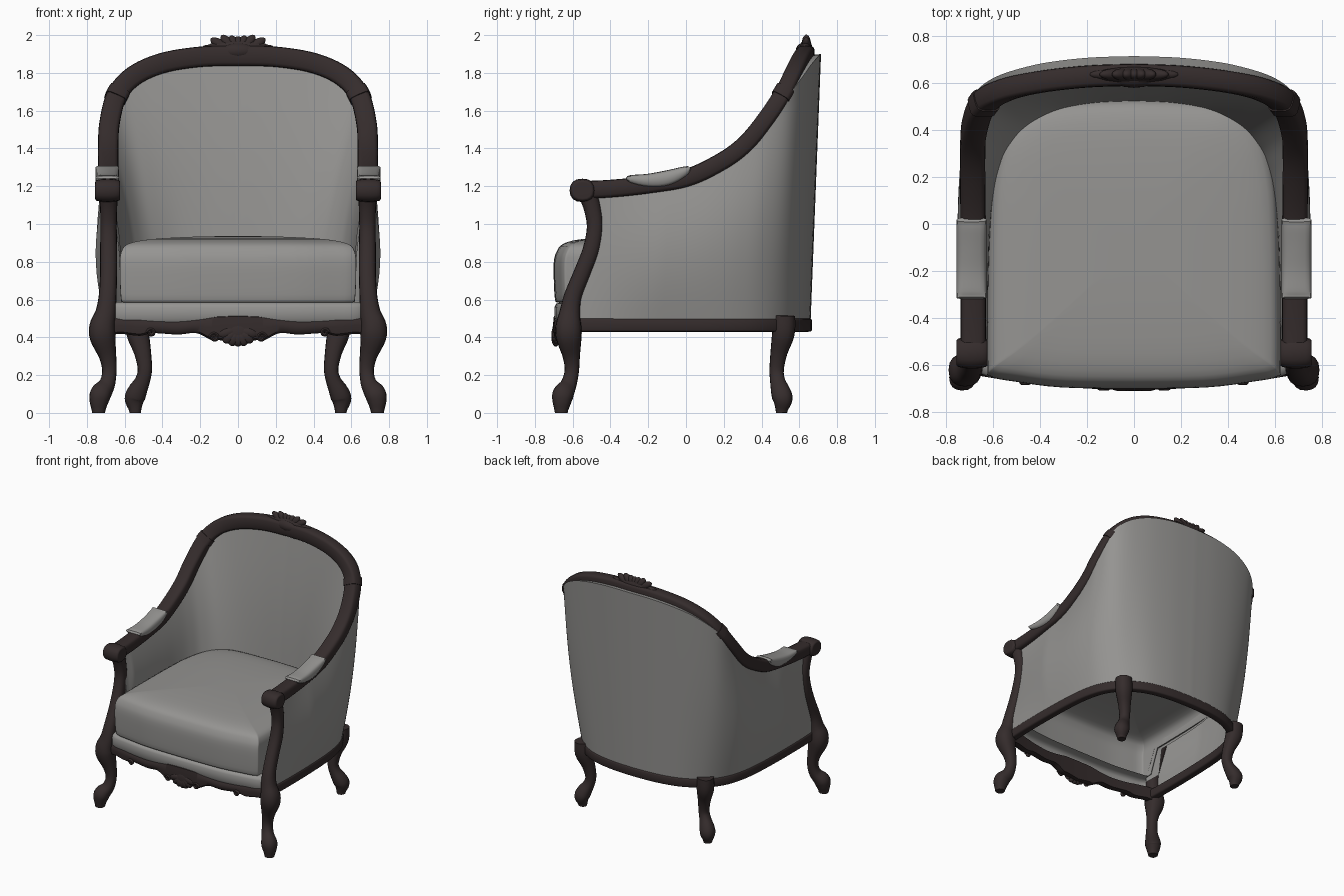
import bpy, bmesh
from math import sin, cos, pi, radians
from mathutils import Vector, Matrix

cube = bpy.data.objects.get("Cube")
if cube:
    bpy.data.objects.remove(cube, do_unlink=True)


def material(name, rgb):
    m = bpy.data.materials.new(name)
    m.use_nodes = True
    m.diffuse_color = (*rgb, 1)
    bsdf = m.node_tree.nodes["Principled BSDF"]
    bsdf.inputs["Base Color"].default_value = (*rgb, 1)
    bsdf.inputs["Roughness"].default_value = 0.7
    return m


fabric = material("grey fabric", (0.3, 0.295, 0.285))
wood = material("dark wood", (0.035, 0.025, 0.025))


def finish(name, bm, mat, angle=45):
    bmesh.ops.recalc_face_normals(bm, faces=bm.faces)
    mesh = bpy.data.meshes.new(name)
    bm.to_mesh(mesh)
    bm.free()
    mesh.materials.append(mat)
    mesh.shade_smooth()
    mesh.set_sharp_from_angle(angle=radians(angle))
    ob = bpy.data.objects.new(name, mesh)
    bpy.context.collection.objects.link(ob)


def smooth(points, steps=6):
    """Catmull-Rom curve through tuples of any length."""
    out = []
    last = len(points) - 1
    for i in range(last):
        a, b, c, d = (points[min(max(i + k, 0), last)] for k in (-1, 0, 1, 2))
        for s in range(steps):
            t = s / steps
            out.append(tuple(
                q + t / 2 * (r - p + t * (2 * p - 5 * q + 4 * r - w + t * (3 * (q - r) + w - p)))
                for p, q, r, w in zip(a, b, c, d)))
    return out + [tuple(points[-1])]


def both_halves(half):
    """Continue a curve that ends at x = 0 onto the other side."""
    return half + [(-p[0], *p[1:]) for p in reversed(half[:-1])]


def loft(name, rows, mat, closed=True, caps=(0, -1), angle=45):
    bm = bmesh.new()
    grid = [[bm.verts.new(p) for p in row] for row in rows]
    n = len(grid[0])
    for lower, upper in zip(grid, grid[1:]):
        for j in range(n if closed else n - 1):
            k = (j + 1) % n
            bm.faces.new((lower[j], lower[k], upper[k], upper[j]))
    for end in caps:
        bm.faces.new(grid[end])
    finish(name, bm, mat, angle)


def rounded(v, power):
    return (1 if v >= 0 else -1) * abs(v) ** power


def tangent(path, i):
    a, b = path[max(i - 1, 0)], path[min(i + 1, len(path) - 1)]
    return (Vector(b[:3]) - Vector(a[:3])).normalized()


def sweep(name, path, mat, side, power=1.0, n=16):
    """Path rows hold x, y, z and the two half sizes of the section."""
    rows = []
    for i, (x, y, z, a, b) in enumerate(path):
        t = tangent(path, i)
        s = side(t)
        s = (s - t * s.dot(t)).normalized()
        u = s.cross(t)
        rows.append([Vector((x, y, z))
                     + s * a * rounded(cos(2 * pi * k / n), power)
                     + u * b * rounded(sin(2 * pi * k / n), power) for k in range(n)])
    loft(name, rows, mat)


def lobes(name, parts, mat):
    """Join ellipsoids given as centre, radii and tilt about y."""
    bm = bmesh.new()
    for centre, radii, tilt in parts:
        m = Matrix.Translation(centre) @ Matrix.Rotation(tilt, 4, 'Y') @ Matrix.Diagonal((*radii, 1))
        bmesh.ops.create_uvsphere(bm, u_segments=16, v_segments=10, radius=1, matrix=m)
    finish(name, bm, mat)


def fan(centre, count, spread, length, extra, up, depth):
    parts = []
    for i in range(count):
        a = radians(spread) * (2 * i / (count - 1) - 1)
        reach = length + extra * sin(a) ** 2
        d = Vector((sin(a), 0, cos(a) * up))
        parts.append((Vector(centre) + d * reach * 0.55, (0.03, depth, reach * 0.5), a * up))
    return parts


def across(t):
    return Vector((1, 0, 0))


def upright(t):
    return Vector((0, 0, 1))


def plan_side(t):
    return Vector((t.y, -t.x, 0))


def front_side(t):
    return Vector((t.z, 0, -t.x))


# Guide curves for the arm and back frame, and for the base
frame_half = smooth([
    (.685, -.56, 1.18), (.685, -.4, 1.187), (.685, -.2, 1.208), (.685, 0, 1.243),
    (.687, .17, 1.32), (.687, .3, 1.41), (.68, .41, 1.535), (.64, .515, 1.685),
    (.55, .57, 1.785), (.4, .605, 1.852), (.2, .628, 1.885), (0, .635, 1.89)])
base_half = smooth([
    (.7, -.6, .49), (.705, -.42, .49), (.705, -.22, .49), (.7, -.02, .49),
    (.69, .14, .49), (.67, .27, .49), (.635, .38, .49), (.575, .475, .49),
    (.49, .55, .49), (.36, .615, .49), (.19, .65, .49), (0, .66, .49)])
frame, base = both_halves(frame_half), both_halves(base_half)

# Carved frame running along both arms and over the back
sweep("arm_and_back_frame", [(*p, .054, .047) for p in frame], wood, front_side, .5)
rail = []
for i, p in enumerate(base):
    inset = Vector(p) - plan_side(tangent(base, i)) * .022
    rail.append((inset.x, inset.y, .465, .03, .036))
sweep("base_rail", rail, wood, plan_side, .4)

# Upholstered shell: outer skin up to the frame, inner skin down to the cushion


def post_line(z):
    return -.485 - .12 * ((z - .98) / .4) ** 2


shell = []
steps = 12
for inner in (False, True):
    for k in range(steps + 1):
        v = 1 - k / steps if inner else k / steps
        row = []
        for i, (b, t) in enumerate(zip(base, frame)):
            n = plan_side(tangent(base, i)).normalized()
            back = max(n.y, 0)
            low, top = Vector(b), Vector(t)
            fade = min(1, max(0, (low.y + .55) / .4)) * (1 - back)
            if inner:
                low -= n * (.085 + .055 * back + .1 * back * (1 - back))
                low.z = .55 if low.y < -.45 else .76
                p = low.lerp(top, v) - n * .02 * sin(pi * v)
            else:
                top += n * (.01 + .07 * back) + Vector((0, 0, .01 * back))
                p = low.lerp(top, v) + n * .055 * fade * sin(pi * v)
            p.y = max(p.y, post_line(p.z))
            row.append(p)
        shell.append(row)
loft("upholstered_shell", shell, fabric, closed=False, caps=(), angle=60)

# Seat cushion: a full front wall, shallow sides, open underneath
seat_half = smooth([
    (0, -.7), (.3, -.695), (.5, -.67), (.605, -.648), (.618, -.6), (.618, -.3), (.612, 0),
    (.597, .2), (.55, .38), (.45, .49), (.3, .528), (0, .54)], 4)
cushion = []
for z, sx, sy in smooth([
        (.585, .98, .97), (.6, 1, .99), (.7, 1.01, 1), (.8, 1.01, 1), (.855, .998, .975),
        (.895, .94, .92), (.92, .74, .76), (.933, .37, .4), (.936, .05, .05)], 3):
    row = []
    for x, y in both_halves(seat_half)[:-1]:
        depth = 1 if y < -.5 else .1
        row.append((x * sx, -.08 + (y + .08) * sy, z if z > .8 else .8 - (.8 - z) * depth))
    cushion.append(row)
loft("seat_cushion", cushion, fabric, caps=(-1,), angle=60)

# Padded border strip under the cushion
front_edge = [(-x, y) for x, y in reversed(seat_half[1:17])] + seat_half[:17]
loft("seat_border", [[(x * 1.05, y + inset, z) for x, y in front_edge] for z, inset in (
    (.48, .015), (.5, .003), (.56, .003), (.578, .012), (.587, .04), (.587, .09))],
    fabric, closed=False, caps=(), angle=60)

# Legs, arm posts, scrolls, pads and collars on each side
front_leg = smooth([
    (.738, -.66, 0, .034), (.738, -.66, .02, .038), (.736, -.657, .06, .05),
    (.727, -.65, .1, .056), (.694, -.622, .15, .043), (.681, -.605, .22, .038),
    (.69, -.607, .3, .046), (.716, -.62, .4, .068), (.718, -.622, .46, .068),
    (.7, -.615, .53, .055), (.69, -.598, .62, .047), (.685, -.55, .74, .045),
    (.685, -.503, .86, .045), (.685, -.482, .98, .043), (.685, -.495, 1.08, .045),
    (.685, -.52, 1.16, .05)], 4)
back_leg = smooth([
    (.545, .507, 0, .03), (.545, .507, .02, .034), (.548, .512, .07, .052),
    (.535, .502, .11, .052), (.506, .485, .17, .04), (.493, .48, .23, .038),
    (.505, .492, .32, .045), (.53, .515, .42, .06), (.535, .52, .515, .058)], 4)
arm_pad = smooth([
    (.692, -.315, 1.248, .008), (.692, -.29, 1.238, .022), (.692, -.2, 1.23, .036),
    (.692, -.1, 1.242, .042), (.692, -.01, 1.277, .028), (.692, .018, 1.3, .012)], 4)

for label, s in (("left", 1), ("right", -1)):
    for part, pts in (("front_leg_and_post", front_leg), ("back_leg", back_leg)):
        sweep(f"{label}_{part}", [(s * x, y, z, r, r) for x, y, z, r in pts], wood, across, .85)
    sweep(f"{label}_arm_pad", [(s * x, y, z, .063, h) for x, y, z, h in arm_pad],
          fabric, across, .6)
    # Rolled end of the arm, lying across it
    roll = smooth([(-.066, .04), (-.058, .055), (0, .062), (.058, .055), (.066, .04)], 3)
    sweep(f"{label}_arm_scroll", [(s * .69 + x, -.548, 1.178, r, r * 1.1) for x, r in roll],
          wood, upright, .85)
    sweep(f"{label}_frame_collar", [(s * x, y, z, .059, .053) for x, y, z in frame_half[41:44]],
          wood, front_side, .5)
    # Small carved curls under the apron
    for name, x, z, size in (("inner", .125, .4, .024), ("outer", .46, .425, .02)):
        curl = []
        for k in range(22):
            a = k * .4
            r = size * (1 - k / 28)
            curl.append((s * (x + r * cos(a)), -.705 + .07 * x, z + r * sin(a), .009, .012))
        sweep(f"{label}_{name}_curl", curl, wood, lambda t: Vector((-t.z, 0, t.x)), 1, 8)

# Bowed front apron with a wavy top and bottom edge
apron = []
for x, top, low in both_halves(smooth([
        (.68, .505, .41), (.62, .51, .418), (.52, .503, .408), (.45, .495, .422),
        (.32, .49, .415), (.22, .5, .422), (.14, .515, .385), (.1, .52, .385), (0, .522, .37)], 5)):
    y = -.7 + .06 * (x / .66) ** 2
    mid = (top + low) / 2
    apron.append([(x, y + .06, top), (x, y + .015, top), (x, y, top - .012), (x, y - .006, mid),
                  (x, y, low + .01), (x, y + .015, low), (x, y + .06, low)])
loft("front_apron", apron, wood)

# Carved shells on the apron and on top of the back
lobes("apron_shell", fan((0, -.69, .44), 7, 75, .085, .02, -1, .022)
      + [(Vector((0, -.69, .42)), (.09, .02, .06), 0)], wood)
lobes("crest_shell", fan((0, .637, 1.885), 9, 75, .104, .09, 1, .026)
      + [(Vector((0, .635, 1.92)), (.185, .036, .056), 0),
         (Vector((0, .625, 1.915)), (.1, .045, .045), 0)], wood)
